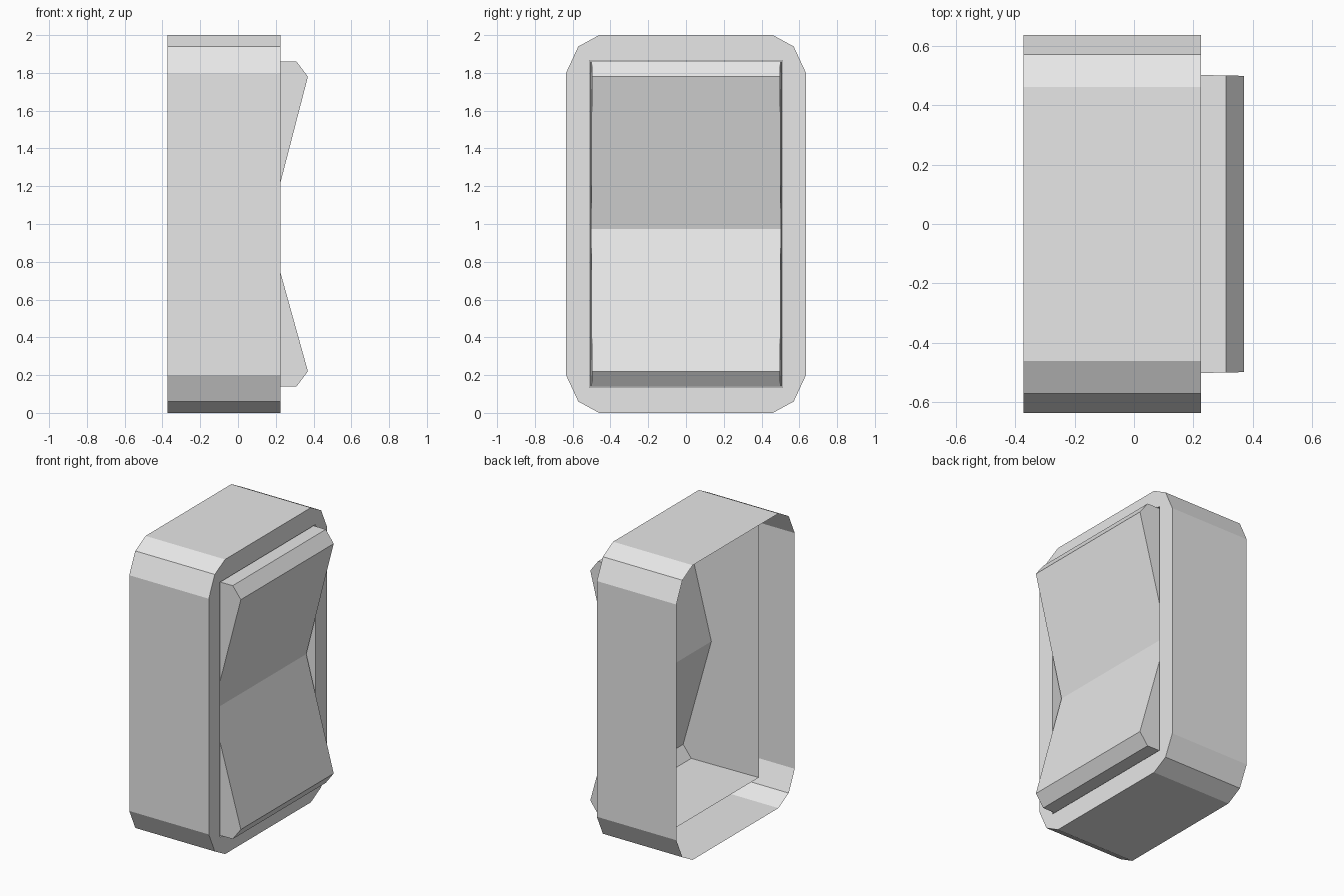
import bpy
import bmesh

cube = bpy.data.objects.get("Cube")
if cube:
    bpy.data.objects.remove(cube, do_unlink=True)

grey = bpy.data.materials.new("light_grey")
grey.use_nodes = True
grey.diffuse_color = (0.8, 0.8, 0.8, 1)
grey.node_tree.nodes["Principled BSDF"].inputs["Base Color"].default_value = (0.8, 0.8, 0.8, 1)


def finish(name, bm):
    """Weld, orient and link a bmesh as a flat-shaded object."""
    bmesh.ops.remove_doubles(bm, verts=bm.verts[:], dist=0.0005)
    bmesh.ops.recalc_face_normals(bm, faces=bm.faces[:])
    mesh = bpy.data.meshes.new(name)
    bm.to_mesh(mesh)
    bm.free()
    mesh.materials.append(grey)
    obj = bpy.data.objects.new(name, mesh)
    bpy.context.collection.objects.link(obj)
    return obj


def mirrored_loop(corner):
    """Mirror one corner's (y, z) points into a closed loop centred on z = 1."""
    half = corner + [(-y, z) for y, z in reversed(corner)]
    return [(y, 1 + z) for y, z in half] + [(y, 1 - z) for y, z in reversed(half)]


def skin(bm, a, b):
    """Join two closed rings with quads."""
    n = len(a)
    for i in range(n):
        j = (i + 1) % n
        bm.faces.new((a[i], a[j], b[j], b[i]))


# Housing: thin shell, open at the back, with a flat lip and a collar round the opening
outline = mirrored_loop([(0.635, 0.8), (0.57, 0.94), (0.46, 1.0)])
opening = mirrored_loop([(0.512, 0.866)] * 3)
bm = bmesh.new()
rings = [[bm.verts.new((x, y, z)) for y, z in loop]
         for x, loop in ((-0.372, outline), (0.225, outline), (0.225, opening), (0.03, opening))]
for a, b in zip(rings, rings[1:]):
    skin(bm, a, b)
finish("switch_housing", bm)

# Rocker: V-shaped front with chamfered ends, slightly tapered, hollow at the back
profile = [(-0.19, 0.14), (0.31, 0.14), (0.37, 0.22), (0.161, 0.973),
           (0.37, 1.78), (0.31, 1.86), (-0.19, 1.86)]
bm = bmesh.new()
sides = []
for s in (-1, 1):
    sides.append([bm.verts.new((x, s * (0.498 + 0.02 * (0.37 - x)), z)) for x, z in profile])
    bm.faces.new(sides[-1])
for i in range(len(profile) - 1):
    bm.faces.new((sides[0][i], sides[0][i + 1], sides[1][i + 1], sides[1][i]))
finish("rocker", bm)
